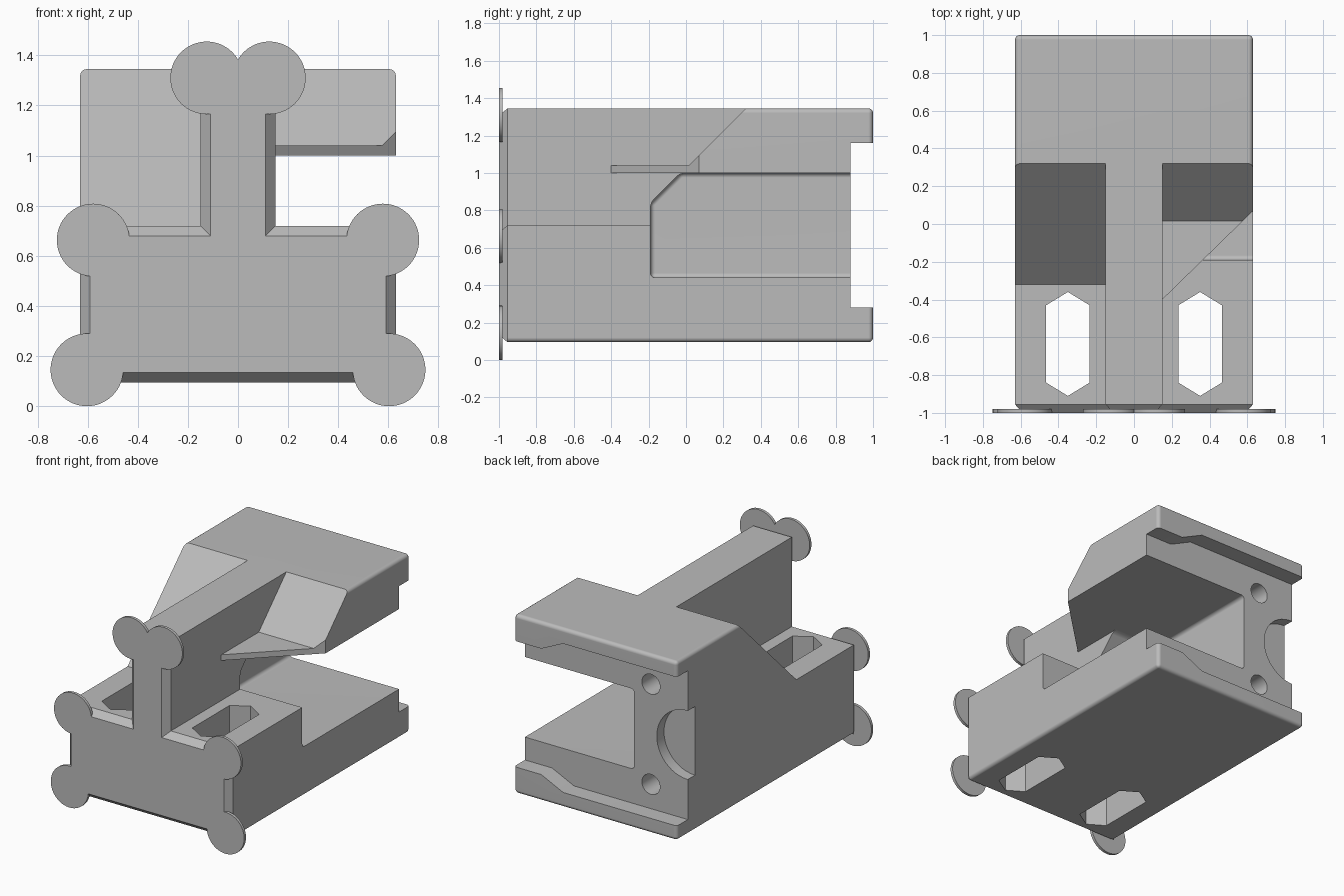
import bpy, bmesh, math
from mathutils import Vector

cube = bpy.data.objects.get("Cube")
if cube:
    bpy.data.objects.remove(cube)

grey = bpy.data.materials.new("plain_grey")
grey.use_nodes = True
grey.diffuse_color = (0.5, 0.5, 0.5, 1)
grey.node_tree.nodes["Principled BSDF"].inputs["Base Color"].default_value = (0.5, 0.5, 0.5, 1)


def finish(bm, name):
    bmesh.ops.recalc_face_normals(bm, faces=bm.faces)
    mesh = bpy.data.meshes.new(name)
    bm.to_mesh(mesh)
    bm.free()
    mesh.materials.append(grey)
    obj = bpy.data.objects.new(name, mesh)
    bpy.context.collection.objects.link(obj)
    return obj


def place(axis, p, d):
    """Put a 2D profile point at depth d along the given axis."""
    u, v = p
    return {"x": (d, u, v), "y": (u, d, v), "z": (u, v, d)}[axis]


def loft(name, axis, ring_a, a, ring_b, b, bevel=0):
    bm = bmesh.new()
    va = [bm.verts.new(place(axis, p, a)) for p in ring_a]
    vb = [bm.verts.new(place(axis, p, b)) for p in ring_b]
    bm.faces.new(va)
    bm.faces.new(vb[::-1])
    n = len(va)
    for i in range(n):
        bm.faces.new((va[i], vb[i], vb[(i + 1) % n], va[(i + 1) % n]))
    bmesh.ops.recalc_face_normals(bm, faces=bm.faces)
    if bevel:
        bmesh.ops.bevel(bm, geom=bm.edges[:], offset=bevel, segments=4,
                        profile=0.5, affect="EDGES")
    return finish(bm, name)


def prism(name, axis, ring, a, b, bevel=0):
    return loft(name, axis, ring, a, ring, b, bevel)


def circle(u, v, r, n=48):
    return [(u + r * math.cos(2 * math.pi * i / n),
             v + r * math.sin(2 * math.pi * i / n)) for i in range(n)]


def activate(obj):
    bpy.ops.object.select_all(action="DESELECT")
    obj.select_set(True)
    bpy.context.view_layer.objects.active = obj


def cut(obj, cutter):
    mod = obj.modifiers.new("cut", "BOOLEAN")
    mod.operation = "DIFFERENCE"
    mod.solver = "EXACT"
    mod.object = cutter
    activate(obj)
    bpy.ops.object.modifier_apply(modifier=mod.name)
    bpy.data.objects.remove(cutter)


W, BOTTOM, TOP, SILL, COL = 0.63, 0.095, 1.345, 0.72, 0.15
FRONT, CH = -0.955, 0.04

# Main block, rounded on every edge except the front rim
bm = bmesh.new()
bmesh.ops.create_cube(bm, size=1)
for v in bm.verts:
    v.co = Vector((v.co.x * 2 * W, FRONT if v.co.y < 0 else 1.0,
                   BOTTOM if v.co.z < 0 else TOP))
rounded = [e for e in bm.edges if any(v.co.y > 0 for v in e.verts)]
bmesh.ops.bevel(bm, geom=rounded, offset=0.025, segments=4, profile=0.5, affect="EDGES")
body = finish(bm, "body")

# Sloped shoulder beside the central rib
cut(body, prism("shoulder_cut", "x", [(-2, SILL), (-0.32, SILL), (0.32, TOP),
                                      (0.47, 1.5), (-2, 1.5)], -1, -COL))
# Space above the thin shelf, with its sloped back
cut(body, prism("shelf_top_cut", "x", [(-2, 1.04), (0.015, 1.04), (0.32, TOP),
                                       (0.475, 1.5), (-2, 1.5)], COL, 1))
# Space below the shelf
cut(body, prism("shelf_under_cut", "x", [(-2, SILL), (-0.15, SILL), (-0.15, 0.8),
                                         (0, 0.8), (0, 1.0), (-2, 1.0)], COL, 1))
# Diagonal front edge of the shelf
cut(body, prism("shelf_edge_cut", "z", [(COL, -0.4), (1, 0.43), (1, -2), (COL, -2)], 0.9, 2))
# Side slot with rounded inner corners
cut(body, prism("slot_cut", "x", [(-0.19, 0.44), (-0.19, 0.84), (-0.03, 1.0),
                                  (2, 1.0), (2, 0.44)], -0.215, 1.5, bevel=0.025))
# Recessed back between upper and lower lips
lip = [(1, 0.28), (0.42, 0.28), (0.25, 0.2), (-1, 0.2)]
mid = 2 * SILL
cut(body, prism("back_cut", "y", lip + [(x, mid - z) for x, z in lip[::-1]], 0.88, 2))
# Round side pocket and two screw holes in the back
cut(body, prism("pocket_cut", "y", circle(-W, SILL, 0.24), 0.8, 2))
for z in (0.37, 1.07):
    cut(body, prism("screw_cut", "y", circle(-0.345, z, 0.07, 32), 0.5, 2))
# Vertical six-sided holes through the base
for s in (-1, 1):
    hexagon = [(0.35, -0.91), (0.465, -0.84), (0.465, -0.43),
               (0.35, -0.36), (0.235, -0.43), (0.235, -0.84)]
    cut(body, prism("hex_cut", "z", [(s * x, y) for x, y in hexagon], -1, 2))


# Chamfered front face
def tee(inset):
    half = [(COL - inset, TOP - inset), (COL - inset, SILL - inset),
            (W - inset, SILL - inset), (W - inset, BOTTOM + inset)]
    return half + [(-x, z) for x, z in half[::-1]]


front_face = loft("front_face", "y", tee(CH), -1.0, tee(0), FRONT)

# Thin round tabs on the front corners
discs = []
tabs = {"top": (0.125, 1.31), "middle": (0.578, 0.663), "bottom": (0.603, 0.145)}
for label, (x, z) in tabs.items():
    for side, s in (("left", 1), ("right", -1)):
        discs.append(prism(f"{label}_{side}_tab", "y", circle(s * x, z, 0.145, 64),
                           -1.0, -0.98))

# Smooth shading on the rounded parts
for obj in [body] + discs:
    activate(obj)
    bpy.ops.object.shade_smooth_by_angle(angle=math.radians(32))
activate(body)
weighted = body.modifiers.new("even_normals", "WEIGHTED_NORMAL")
weighted.keep_sharp = True
